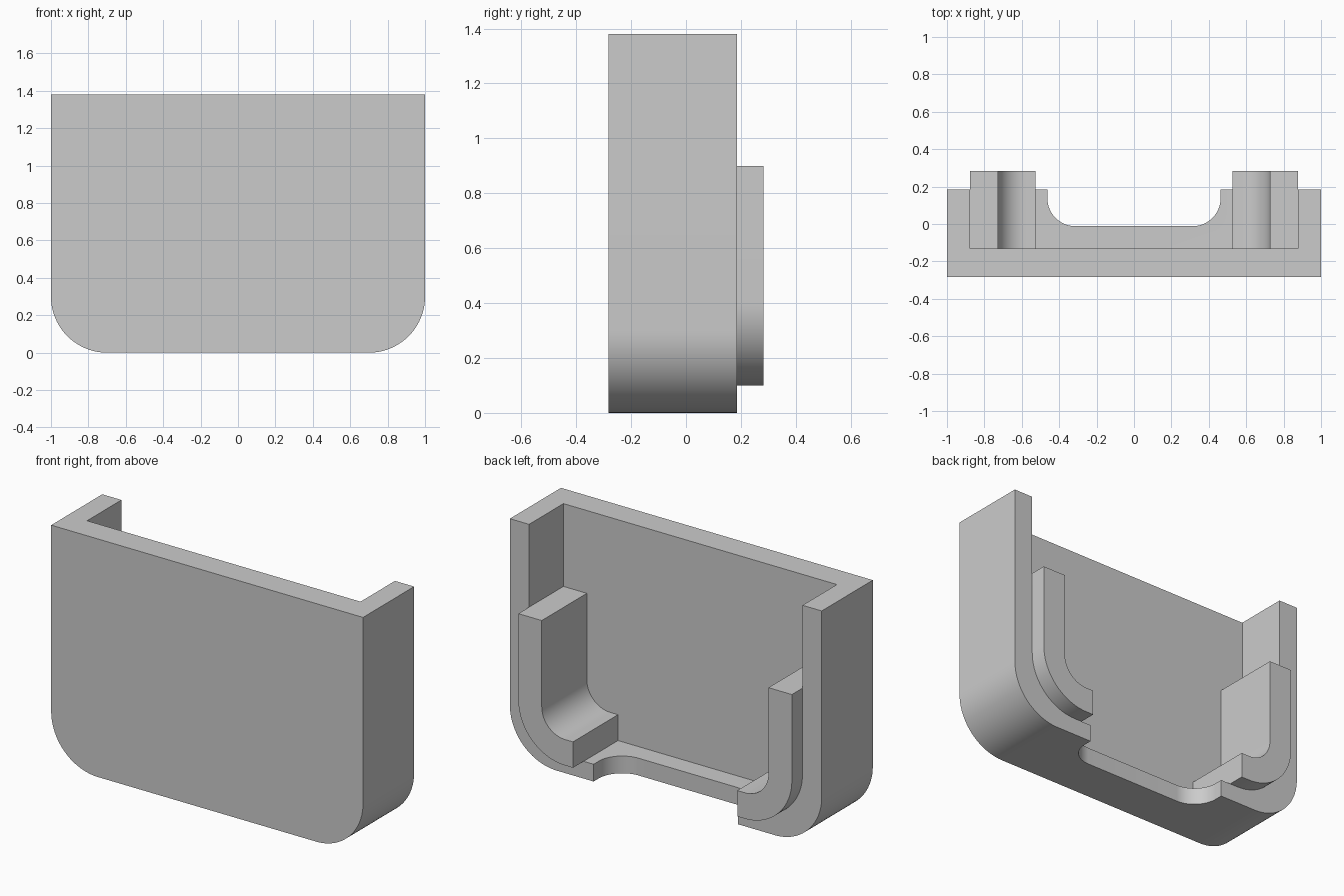
import bpy, bmesh
from math import sin, cos, pi, radians
from mathutils import Vector

default = bpy.data.objects.get("Cube")
if default:
    bpy.data.objects.remove(default, do_unlink=True)

grey = bpy.data.materials.new("light grey plastic")
grey.use_nodes = True
colour = (0.6, 0.6, 0.6, 1)
grey.diffuse_color = colour
grey.node_tree.nodes["Principled BSDF"].inputs["Base Color"].default_value = colour


def arc(cx, cy, r, start, end, steps=20):
    """Points on a circle from start to end, in degrees."""
    angles = [radians(start + (end - start) * i / steps) for i in range(steps + 1)]
    return [(cx + r * cos(a), cy + r * sin(a)) for a in angles]


def prism(name, profile, lo, hi, along="y"):
    """Extrude a profile in xz along y, or a profile in xy along z."""
    place = (lambda p, d: Vector((p[0], d, p[1]))) if along == "y" else (
        lambda p, d: Vector((p[0], p[1], d)))
    bm = bmesh.new()
    rings = [[bm.verts.new(place(p, d)) for p in profile] for d in (lo, hi)]
    for ring in rings:
        bm.faces.new(ring)
    n = len(profile)
    for i in range(n):
        j = (i + 1) % n
        bm.faces.new((rings[0][i], rings[0][j], rings[1][j], rings[1][i]))
    bmesh.ops.recalc_face_normals(bm, faces=bm.faces)
    mesh = bpy.data.meshes.new(name)
    bm.to_mesh(mesh)
    bm.free()
    mesh.materials.append(grey)
    obj = bpy.data.objects.new(name, mesh)
    bpy.context.collection.objects.link(obj)
    return obj


def activate(obj):
    bpy.ops.object.select_all(action="DESELECT")
    obj.select_set(True)
    bpy.context.view_layer.objects.active = obj


def cut(obj, cutter):
    mod = obj.modifiers.new("cut", "BOOLEAN")
    mod.operation = "DIFFERENCE"
    mod.solver = "EXACT"
    mod.object = cutter
    activate(obj)
    bpy.ops.object.modifier_apply(modifier=mod.name)
    bpy.data.objects.remove(cutter, do_unlink=True)


def pocket_outline(half, bottom, top, r):
    """Flat top with two rounded bottom corners."""
    return ([(-half, top)] + arc(r - half, bottom + r, r, 180, 270)
            + arc(half - r, bottom + r, r, 270, 360) + [(half, top)])


FRONT, FLOOR, RIM, BACK = -0.283, -0.13, 0.185, 0.283
INNER, BOTTOM = 0.877, 0.1

# Shell: rounded block hollowed from the back, open at the top
shell = prism("shell", pocket_outline(1, 0, 1.38, 0.3), FRONT, RIM)
cut(shell, prism("pocket_cutter", pocket_outline(INNER, BOTTOM, 1.6, 0.3), FLOOR, 0.5))

# Filleted notch through the bottom wall
notch = pocket_outline(0.463, -0.012, 0.5, 0.15)
cut(shell, prism("notch_cutter", notch, -0.1, 0.3, along="z"))

# J-shaped guide lips lining both bottom corners
lip_top, thick, r, end = 0.9, 0.15, 0.3, 0.527
cx, cz = INNER - r, BOTTOM + r
lip = ([(INNER, lip_top)] + arc(cx, cz, r, 0, -90) + [(end, BOTTOM), (end, BOTTOM + thick)]
       + arc(cx, cz, r - thick, -90, 0) + [(INNER - thick, lip_top)])
parts = [shell]
for side, name in ((1, "left_guide_lip"), (-1, "right_guide_lip")):
    parts.append(prism(name, [(side * x, z) for x, z in lip], FLOOR, BACK))

for part in parts:
    activate(part)
    bpy.ops.object.shade_smooth_by_angle(angle=radians(30))
